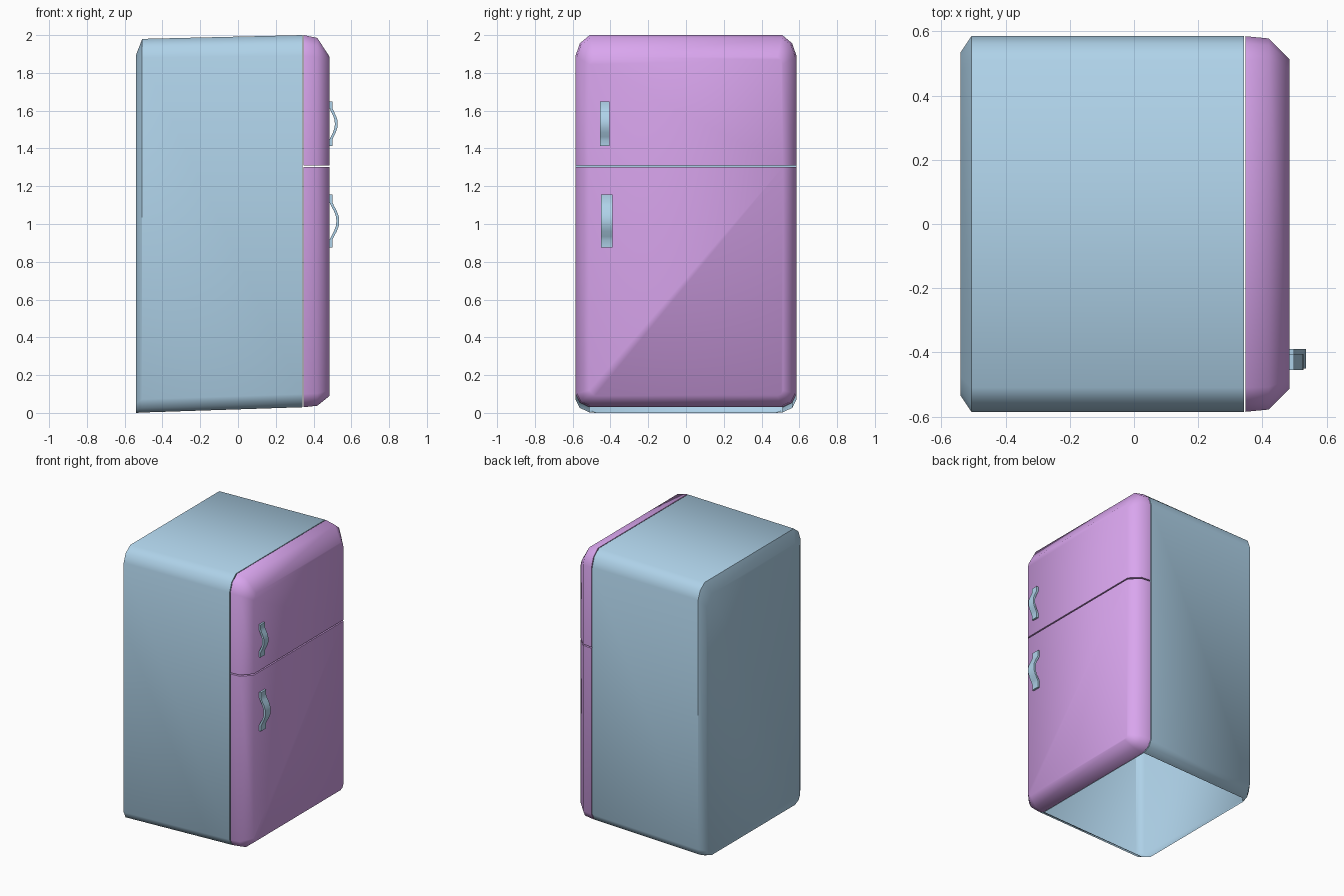
import bpy, bmesh
from mathutils import Vector

if "Cube" in bpy.data.objects:
    bpy.data.objects.remove(bpy.data.objects["Cube"])


def material(name, rgb):
    m = bpy.data.materials.new(name)
    m.diffuse_color = (*rgb, 1)
    m.use_nodes = True
    m.node_tree.nodes["Principled BSDF"].inputs["Base Color"].default_value = m.diffuse_color
    return m


BLUE = material("blue_enamel", (0.43, 0.65, 0.82))
PURPLE = material("purple_enamel", (0.70, 0.38, 0.86))


def finish(bm, name, mat, angle=0.87):
    bmesh.ops.recalc_face_normals(bm, faces=bm.faces)
    me = bpy.data.meshes.new(name)
    bm.to_mesh(me)
    bm.free()
    me.materials.append(mat)
    ob = bpy.data.objects.new(name, me)
    bpy.context.collection.objects.link(ob)
    bpy.ops.object.select_all(action='DESELECT')
    ob.select_set(True)
    bpy.context.view_layer.objects.active = ob
    bpy.ops.object.shade_smooth_by_angle(angle=angle)
    return ob


def ring(bm, x, hy, z0, z1, cy, top, bottom):
    """Rectangle in the YZ plane with two-step cut corners; the last side is the bottom."""
    half = [(hy - cy, z0), (hy - 0.3 * cy, z0 + 0.35 * bottom), (hy, z0 + bottom),
            (hy, z1 - top), (hy - 0.3 * cy, z1 - 0.4 * top), (hy - cy, z1)]
    pts = half + [(-y, z) for y, z in reversed(half)]
    return [bm.verts.new((x, y, z)) for y, z in pts]


def loft(bm, rings, open_bottom=False):
    n = len(rings[0])
    for a, b in zip(rings, rings[1:]):
        for i in range(n - 1 if open_bottom else n):
            j = (i + 1) % n
            bm.faces.new((a[i], a[j], b[j], b[i]))
    bm.faces.new(rings[0])
    bm.faces.new(rings[-1])


# Cabinet: slightly tilted shell, open underneath, with a shallow bevel round the back
bm = bmesh.new()
loft(bm, [ring(bm, -0.54, 0.535, 0.0, 1.895, 0.06, 0.08, 0.05),
          ring(bm, -0.507, 0.585, 0.002, 1.98, 0.075, 0.10, 0.07),
          ring(bm, 0.342, 0.585, 0.03, 2.0, 0.075, 0.11, 0.07)], open_bottom=True)
finish(bm, "cabinet", BLUE)


# Doors: one cushioned slab, cut flat at the split line
def door(name, cut_z, keep_upper):
    bm = bmesh.new()
    loft(bm, [ring(bm, 0.348, 0.585, 0.03, 2.0, 0.075, 0.11, 0.07),
              ring(bm, 0.42, 0.578, 0.038, 1.985, 0.07, 0.10, 0.065),
              ring(bm, 0.485, 0.513, 0.09, 1.885, 0.03, 0.04, 0.03)])
    cut = bmesh.ops.bisect_plane(
        bm, geom=bm.verts[:] + bm.edges[:] + bm.faces[:], plane_co=(0, 0, cut_z),
        plane_no=(0, 0, 1), clear_inner=keep_upper, clear_outer=not keep_upper)
    edges = [e for e in cut["geom_cut"] if isinstance(e, bmesh.types.BMEdge)]
    bmesh.ops.edgeloop_fill(bm, edges=edges)
    finish(bm, name, PURPLE)


door("freezer_door", 1.311, True)
door("main_door", 1.302, False)


# Handles: flat-ended strips bowed away from the door
def handle(name, y0, y1, z0, z1, reach):
    half = [(-1, 0), (-0.72, 0), (-0.58, 0.25), (-0.38, 0.65), (-0.18, 0.93)]
    path = half + [(0, 1)] + [(-s, d) for s, d in reversed(half)]
    mid, h, base, thick = (z0 + z1) / 2, (z1 - z0) / 2, 0.484, 0.015
    bow = reach - base - thick
    bm = bmesh.new()
    inner, outer = ([bm.verts.new((base + o + d * bow, y0, mid + s * h)) for s, d in path]
                    for o in (0, thick))
    faces = [bm.faces.new((inner[i], inner[i + 1], outer[i + 1], outer[i]))
             for i in range(len(path) - 1)]
    new = bmesh.ops.extrude_face_region(bm, geom=faces)["geom"]
    bmesh.ops.translate(bm, vec=Vector((0, y1 - y0, 0)),
                        verts=[v for v in new if isinstance(v, bmesh.types.BMVert)])
    finish(bm, name, BLUE)


handle("freezer_handle", -0.455, -0.405, 1.412, 1.648, 0.528)
handle("main_handle", -0.45, -0.39, 0.875, 1.155, 0.536)
